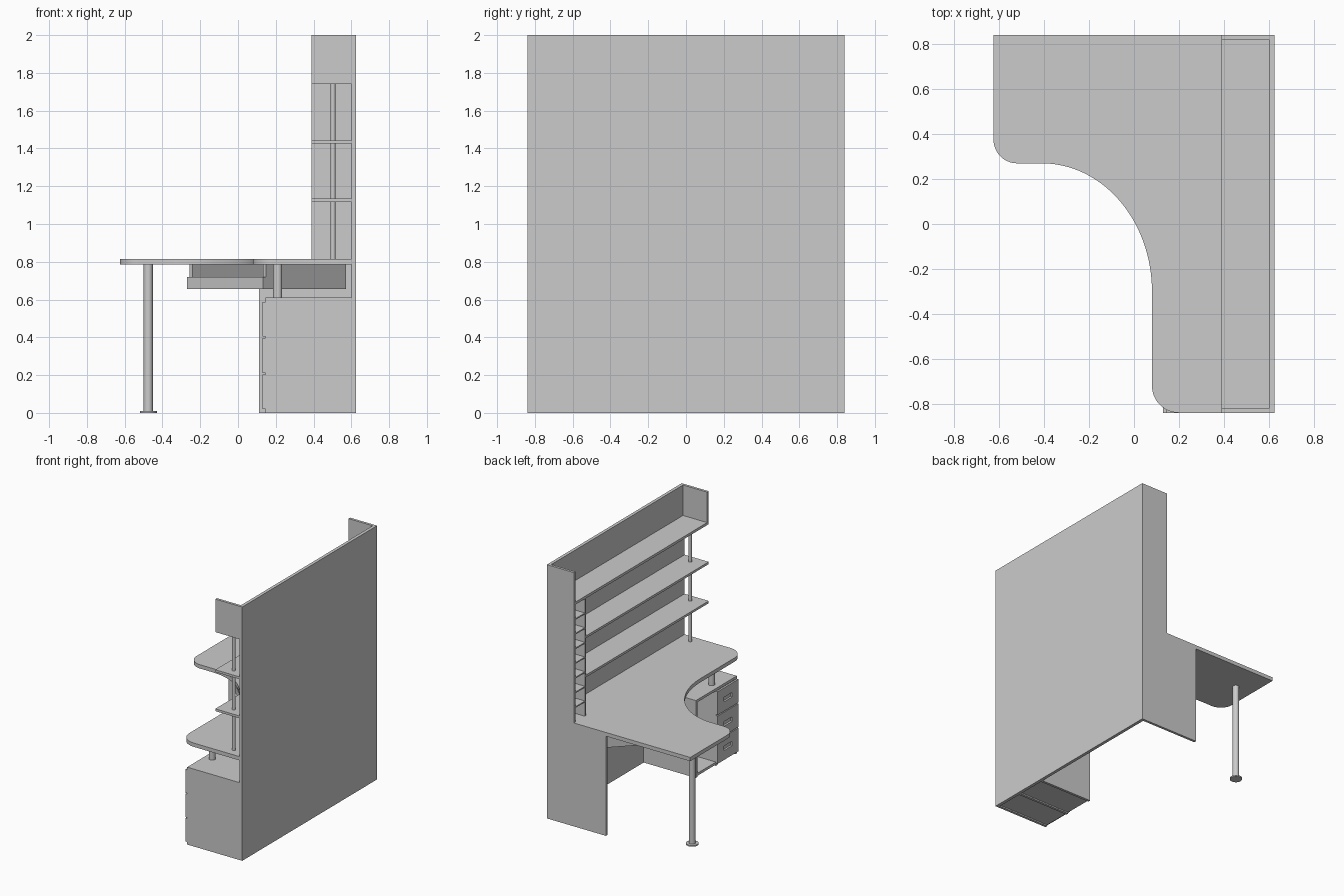
import bpy, bmesh, math
from mathutils import Matrix, Vector

cube = bpy.data.objects.get("Cube")
if cube:
    bpy.data.objects.remove(cube, do_unlink=True)

grey = bpy.data.materials.new("plain_grey")
grey.use_nodes = True
COLOUR = (0.6, 0.6, 0.6, 1)
grey.diffuse_color = COLOUR
grey.node_tree.nodes["Principled BSDF"].inputs["Base Color"].default_value = COLOUR


def finish(name, bm, smooth=False):
    bmesh.ops.recalc_face_normals(bm, faces=bm.faces)
    mesh = bpy.data.meshes.new(name)
    bm.to_mesh(mesh)
    bm.free()
    mesh.materials.append(grey)
    obj = bpy.data.objects.new(name, mesh)
    bpy.context.collection.objects.link(obj)
    if smooth:
        bpy.ops.object.select_all(action='DESELECT')
        obj.select_set(True)
        bpy.context.view_layer.objects.active = obj
        bpy.ops.object.shade_smooth_by_angle(angle=math.radians(30))
    return obj


def box_mesh(x, y, z):
    bm = bmesh.new()
    size = [b - a for a, b in (x, y, z)]
    mid = Vector([(a + b) / 2 for a, b in (x, y, z)])
    bmesh.ops.create_cube(bm, size=1, matrix=Matrix.Translation(mid) @ Matrix.Diagonal((*size, 1)))
    return bm


def box(name, x, y, z):
    return finish(name, box_mesh(x, y, z))


def pole(name, x, y, r, z0, z1):
    bm = bmesh.new()
    bmesh.ops.create_cone(bm, cap_ends=True, segments=32, radius1=r, radius2=r, depth=z1 - z0,
                          matrix=Matrix.Translation((x, y, (z0 + z1) / 2)))
    return finish(name, bm, True)


def arc(cx, cy, rx, ry, a0, a1, steps):
    angles = [math.radians(a0 + (a1 - a0) * i / steps) for i in range(steps + 1)]
    return [(cx + rx * math.cos(a), cy + ry * math.sin(a)) for a in angles]


T = 0.02            # board thickness
END = 0.84          # half width of the unit
BACK = 0.6          # inner face of the back panel
FRONT = 0.39        # front edge of the shelves
DESK_LOW, DESK_TOP = 0.785, 0.815
LEDGE = 1.74

# Back and end panels
box("back_panel", (BACK, 0.625), (-END, END), (0, 2))
box("lower_end_panel", (0.11, BACK), (END - T, END), (0, DESK_LOW))
box("upper_end_panel", (FRONT, BACK), (END - T, END), (DESK_TOP, 2))
box("short_end_panel", (FRONT, BACK), (-END, T - END), (LEDGE + T, 2))

# Curved corner desktop
outline = [(BACK, END), (-0.625, END)]
outline += arc(-0.52, 0.375, 0.105, 0.105, 180, 270, 12)
outline += arc(-0.41, -0.3, 0.49, 0.57, 90, 0, 32)
outline += arc(0.2, -0.72, 0.12, 0.12, 180, 270, 12)
outline += [(BACK, -END)]
bm = bmesh.new()
face = bm.faces.new([bm.verts.new((x, y, DESK_LOW)) for x, y in outline])
top = bmesh.ops.extrude_face_region(bm, geom=[face])["geom"]
bmesh.ops.translate(bm, vec=(0, 0, DESK_TOP - DESK_LOW),
                    verts=[v for v in top if isinstance(v, bmesh.types.BMVert)])
finish("desktop", bm, True)

# Desk supports
pole("desk_leg", -0.475, 0.6, 0.024, 0.01, DESK_LOW)
pole("leg_foot", -0.475, 0.6, 0.045, 0, 0.01)
pole("cabinet_post", 0.21, -0.62, 0.024, 0.61, DESK_LOW)

# Shelves with their post
CUBBY = 0.69
box("top_shelf", (FRONT, BACK), (-END, END - T), (LEDGE, LEDGE + T))
for name, z in (("middle_shelf", 1.425), ("lower_shelf", 1.117)):
    box(name, (FRONT, BACK), (-END, CUBBY), (z, z + 0.018))
pole("shelf_post", 0.503, -0.77, 0.013, DESK_TOP, LEDGE)

# Column of paper slots
box("slot_divider", (FRONT, BACK), (CUBBY, CUBBY + 0.012), (DESK_TOP, LEDGE))
step = (LEDGE - DESK_TOP) / 8
for i in range(1, 8):
    z = DESK_TOP + i * step
    box(f"slot_shelf_{i}", (FRONT, BACK), (CUBBY + 0.012, END - T), (z - 0.005, z + 0.005))

# Cabinet: drawer bay and open bay
BODY = 0.145
for name, y in (("cabinet_outer_side", -END), ("cabinet_divider", -0.6), ("cabinet_inner_side", -0.35)):
    box(name, (BODY, BACK), (y, y + T), (0, 0.59))
box("cabinet_top", (BODY, BACK), (-END, -0.33), (0.59, 0.61))
for name, y0, y1 in (("drawer_bay_floor", T - END, -0.6), ("open_bay_floor", T - 0.6, -0.35)):
    box(name, (BODY, BACK), (y0, y1), (0.01, 0.03))

# Drawer fronts with recessed pulls
for i in range(3):
    z0 = 0.02 + i * 0.192
    z1 = z0 + 0.184
    y0, y1 = -END, -0.58
    bm = box_mesh((0.13, BODY), (y0, y1), (z0, z1))
    front = min(bm.faces, key=lambda f: f.calc_center_median().x)
    bmesh.ops.inset_individual(bm, faces=[front], thickness=0.03)
    mid = front.calc_center_median()
    for v in front.verts:
        v.co.y = mid.y + math.copysign(0.05, v.co.y - mid.y)
        v.co.z = mid.z + math.copysign(0.018, v.co.z - mid.z)
    bmesh.ops.inset_individual(bm, faces=[front], thickness=0.006)
    for v in front.verts:
        v.co.x += 0.01
    finish(f"drawer_front_{i + 1}", bm)

# Diagonal keyboard drawer under the desk corner
W, D, Z0 = 0.57, 0.62, 0.655
parts = {
    "keyboard_drawer_front": ((0, T), (-W, 0), (Z0, 0.72)),
    "keyboard_drawer_left": ((T, D), (-T, 0), (Z0, DESK_LOW)),
    "keyboard_drawer_right": ((T, D), (-W, T - W), (Z0, DESK_LOW)),
    "keyboard_drawer_back": ((D - T, D), (T - W, -T), (Z0, DESK_LOW)),
    "keyboard_drawer_floor": ((T, D - T), (T - W, -T), (Z0, Z0 + 0.015)),
}
for name, spans in parts.items():
    part = box(name, *spans)
    part.location = (-0.27, 0.34, 0)
    part.rotation_euler.z = math.radians(45)
